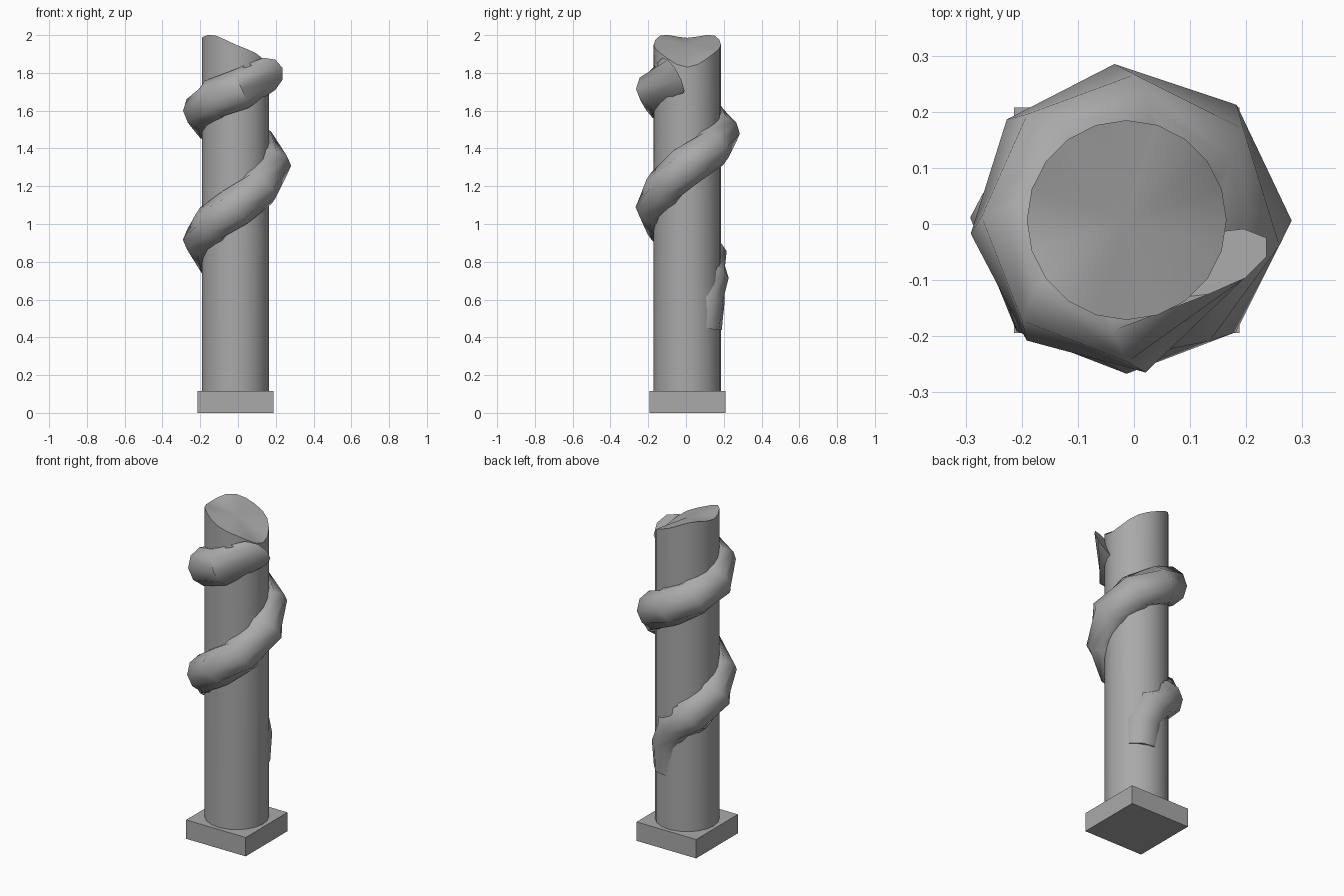
import bpy, bmesh, math
from mathutils import Vector, Matrix

cube = bpy.data.objects.get("Cube")
if cube:
    bpy.data.objects.remove(cube, do_unlink=True)

stone = bpy.data.materials.new("stone_grey")
stone.use_nodes = True
GREY = (0.4, 0.4, 0.4, 1)
stone.diffuse_color = GREY
stone.node_tree.nodes["Principled BSDF"].inputs["Base Color"].default_value = GREY

CX, CY = -0.013, 0.007


def finish(name, bm, smooth=None):
    bmesh.ops.recalc_face_normals(bm, faces=bm.faces)
    mesh = bpy.data.meshes.new(name)
    bm.to_mesh(mesh)
    bm.free()
    mesh.materials.append(stone)
    obj = bpy.data.objects.new(name, mesh)
    obj.location = (CX, CY, 0)
    bpy.context.collection.objects.link(obj)
    if smooth:
        bpy.ops.object.select_all(action="DESELECT")
        obj.select_set(True)
        bpy.context.view_layer.objects.active = obj
        bpy.ops.object.shade_smooth_by_angle(angle=math.radians(smooth))


# Square plinth
bm = bmesh.new()
bmesh.ops.create_cube(bm, size=1, matrix=Matrix.Translation((0, 0, 0.0575))
                      @ Matrix.Diagonal((0.402, 0.402, 0.115, 1)))
finish("plinth", bm)

# Round shaft with a broken, wavy top
bm = bmesh.new()
bmesh.ops.create_cone(bm, cap_ends=True, cap_tris=True, segments=20,
                      radius1=0.178, radius2=0.178, depth=1)
for v in bm.verts:
    if v.co.z < 0:
        v.co.z = 0.1
    elif v.co.xy.length < 0.01:
        v.co.z = 1.95
    else:
        a = math.atan2(v.co.y, v.co.x)
        v.co.z = (1.938 - 0.0775 * math.cos(a) - 0.021 * math.cos(2 * a)
                  - 0.009 * math.cos(4 * a))
finish("shaft", bm, 40)

# Coil winding up the shaft: angle in degrees, distance from axis, height
path = [(60, .08, .45), (65, .095, .6), (90, .105, .72), (135, .145, .82),
        (180, .165, .92), (225, .165, 1.0), (270, .16, 1.09), (315, .165, 1.19),
        (360, .18, 1.31), (405, .17, 1.4), (455, .165, 1.48), (500, .165, 1.55),
        (545, .165, 1.6), (590, .165, 1.66), (635, .16, 1.71), (692, .165, 1.78)]
pts = [Vector((r * math.cos(math.radians(a)), r * math.sin(math.radians(a)), z))
       for a, r, z in path]
SIDES, RADIUS = 10, 0.114
bm = bmesh.new()
rings = []
for i, p in enumerate(pts):
    tangent = (pts[min(i + 1, len(pts) - 1)] - pts[max(i - 1, 0)]).normalized()
    if i == len(pts) - 1:
        tangent = Vector((-0.3, 0.84, 0.46)).normalized()
    outward = Vector((p.x, p.y, 0))
    outward = (outward - tangent * outward.dot(tangent)).normalized()
    side = tangent.cross(outward)
    ring = []
    for k in range(SIDES):
        t = 2 * math.pi * k / SIDES
        ring.append(bm.verts.new(p + RADIUS * (outward * math.cos(t) + side * math.sin(t))))
    rings.append(ring)
for lower, upper in zip(rings, rings[1:]):
    for k in range(SIDES):
        n = (k + 1) % SIDES
        bm.faces.new((lower[k], lower[n], upper[n], upper[k]))
bm.faces.new(rings[0])
bm.faces.new(rings[-1])
finish("coil", bm, 50)
